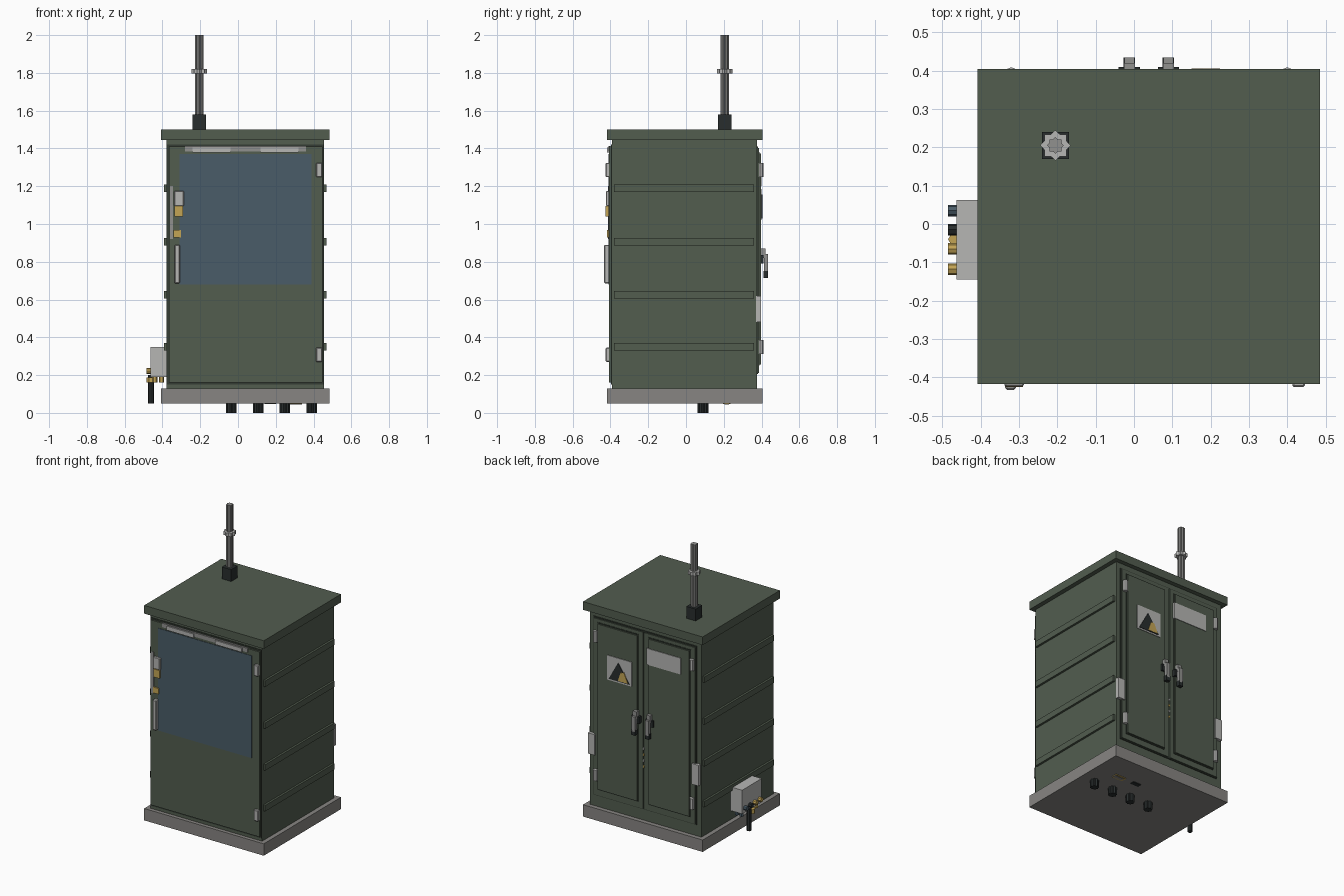
import bpy, bmesh, math
from mathutils import Vector

if "Cube" in bpy.data.objects:
    bpy.data.objects.remove(bpy.data.objects["Cube"])


def lin(c):
    c /= 255
    return c / 12.92 if c <= 0.04045 else ((c + 0.055) / 1.055) ** 2.4


def material(name, r, g, b):
    m = bpy.data.materials.new(name)
    m.diffuse_color = (lin(r), lin(g), lin(b), 1)
    m.use_nodes = True
    m.node_tree.nodes["Principled BSDF"].inputs["Base Color"].default_value = m.diffuse_color
    return m


GREEN = material("cabinet_green", 82, 93, 79)
BLUE = material("panel_blue", 74, 92, 104)
GREY = material("light_grey", 182, 182, 180)
CONCRETE = material("plinth_grey", 135, 133, 130)
STEEL = material("pole_steel", 145, 145, 143)
BLACK = material("rubber_black", 40, 45, 45)
GOLD = material("brass", 196, 165, 85)
DARK = material("seam_green", 52, 60, 51)


def finish(name, bm, mat):
    bmesh.ops.recalc_face_normals(bm, faces=bm.faces)
    me = bpy.data.meshes.new(name)
    bm.to_mesh(me)
    bm.free()
    me.materials.append(mat)
    ob = bpy.data.objects.new(name, me)
    bpy.context.collection.objects.link(ob)
    return ob


def box(name, x, y, z, mat, bevel=0):
    bm = bmesh.new()
    bmesh.ops.create_cube(bm, size=1)
    for v in bm.verts:
        v.co = Vector([(a + b) / 2 + c * (b - a) for (a, b), c in zip((x, y, z), v.co)])
    if bevel:
        bmesh.ops.bevel(bm, geom=bm.edges[:], offset=bevel, segments=1, affect='EDGES')
    return finish(name, bm, mat)


def prism(name, points, axis, lo, hi, mat):
    """Extrude a 2D outline along an axis: 0 = x, 1 = y, 2 = z."""
    bm = bmesh.new()
    rings = []
    for d in (lo, hi):
        ring = []
        for p in points:
            co = list(p)
            co.insert(axis, d)
            ring.append(bm.verts.new(co))
        rings.append(ring)
        bm.faces.new(ring)
    n = len(points)
    for i in range(n):
        j = (i + 1) % n
        bm.faces.new((rings[0][i], rings[0][j], rings[1][j], rings[1][i]))
    return finish(name, bm, mat)


def ring_points(cx, cy, r, n, inner=None):
    """Regular polygon, or a star when an inner radius is given."""
    count = n * 2 if inner else n
    out = []
    for i in range(count):
        rad = inner if inner and i % 2 else r
        a = 2 * math.pi * i / count
        out.append((cx + rad * math.cos(a), cy + rad * math.sin(a)))
    return out


# Cabinet shell
box("plinth", (-.408, .485), (-.418, .405), (.05, .13), CONCRETE)
box("body", (-.378, .455), (-.393, .375), (.13, 1.445), GREEN)
box("roof", (-.408, .485), (-.418, .405), (1.445, 1.5), GREEN)

# Side ribs on both walls
for z in (1.19, .907, .625, .35):
    box("right_rib", (.45, .469), (-.38, .36), (z - .02, z + .02), GREEN)
    box("left_rib", (-.392, -.37), (-.38, .36), (z - .02, z + .02), GREEN)

# Front door with blue panel
box("front_door_gasket", (-.376, .455), (-.397, -.39), (.15, 1.42), DARK)
box("front_door", (-.366, .447), (-.408, -.39), (.162, 1.41), GREEN)
box("front_blue_panel", (-.31, .39), (-.411, -.40), (.68, 1.37), BLUE)

# Light strip over the panel
box("strip_rail", (-.28, .36), (-.411, -.40), (1.385, 1.412), STEEL)
for x in (-.24, .12):
    box("strip_lamp", (x, x + .2), (-.418, -.40), (1.378, 1.405), GREY)

# Front hinges and lock hardware
for z in (.27, 1.248):
    box("front_hinge", (.413, .446), (-.425, -.40), (z, z + .075), GREY, .004)
box("lock_rail", (-.36, -.343), (-.412, -.40), (.92, 1.2), STEEL)
box("lock_body", (-.338, -.287), (-.424, -.40), (1.095, 1.175), GREY, .004)
box("lock_barrel", (-.335, -.29), (-.425, -.40), (1.04, 1.094), GOLD)
box("lock_tab", (-.342, -.302), (-.418, -.40), (.928, .967), GOLD)
box("front_handle", (-.336, -.308), (-.433, -.40), (.685, .89), GREY, .005)

# Back double doors: frame, leaves, raised panels
box("back_frame", (-.345, .425), (.37, .38), (.205, 1.41), DARK)
for x0, x1 in ((-.338, .038), (.05, .418)):
    box("back_leaf", (x0, x1), (.37, .386), (.212, 1.402), GREEN)
    box("back_panel_seam", (x0 + .03, x1 - .03), (.38, .389), (.25, 1.38), DARK)
    box("back_panel", (x0 + .036, x1 - .036), (.38, .397), (.257, 1.373), GREEN)

# Back hinges and edge plates
for x in (-.32, .40):
    for z in (.35, 1.285):
        prism("back_hinge", ring_points(x, .393, .016, 8), 2, z - .037, z + .037, GREY)
for x in (-.345, .43):
    box("back_edge_plate", (x - .026, x + .026), (.37, .396), (.48, .62), GREY)

# Back handles
for x in (-.012, .09):
    box("handle_base", (x - .028, x + .028), (.386, .41), (.79, .835), BLACK)
    box("handle_head", (x - .014, x + .014), (.39, .42), (.82, .87), STEEL)
    box("handle_lever", (x - .013, x + .013), (.412, .435), (.74, .84), STEEL)
    box("handle_tip", (x - .015, x + .015), (.41, .435), (.715, .75), BLACK)

# Seam rivets
for i in range(4):
    z = .49 + i * .04
    box("seam_rivet", (.04, .049), (.38, .389), (z, z + .014), GOLD if i % 2 == 0 else GREY)

# Warning sign and label
box("warning_sign", (.125, .31), (.39, .401), (1.02, 1.185), GREY)
prism("warning_triangle", [(.14, 1.03), (.295, 1.03), (.225, 1.155)], 1, .39, .404, BLACK)
prism("warning_mark", [(.15, 1.035), (.225, 1.035), (.205, 1.095), (.18, 1.1)], 1, .39, .406, GOLD)
box("back_label", (-.24, .015), (.39, .401), (1.2, 1.31), GREY)

# Antenna mast
mx, my = -.205, .205
box("mast_base", (mx - .035, mx + .035), (my - .035, my + .035), (1.5, 1.58), BLACK)
prism("mast_pole", ring_points(mx, my, .022, 8, .017), 2, 1.58, 2.0, STEEL)
prism("mast_collar", ring_points(mx, my, .04, 8, .031), 2, 1.796, 1.82, GREY)

# Cable glands under the plinth
for x in (-.035, .107, .248, .39):
    prism("cable_gland", ring_points(x, .09, .028, 8, .022), 2, 0, .05, BLACK)

# Small plates on the underside
box("floor_brass_plate", (.26, .34), (.195, .235), (.046, .052), GOLD)
box("floor_inner_plate", (.272, .34), (.203, .227), (.044, .05), CONCRETE)
box("floor_black_plate", (.14, .2), (.205, .235), (.046, .052), BLACK)

# Junction box on the left wall with plugs and cable
box("junction_box", (-.463, -.37), (-.145, .063), (.19, .35), GREY)
for y, mat in ((.035, BLUE), (-.015, BLACK), (-.065, GOLD), (-.118, GOLD)):
    prism("plug", ring_points(y, .222, .015, 8), 0, -.485, -.455, mat)
for y, mat in ((-.118, GOLD), (-.065, GOLD), (.035, BLUE)):
    for x in (-.44, -.405):
        prism("lower_fitting", ring_points(x, y, .014, 6), 2, .16, .195, mat)
prism("cable_nut", ring_points(-.46, -.04, .025, 6), 2, .16, .188, GOLD)
prism("cable_tail", ring_points(-.46, -.015, .016, 8), 2, .05, .2, BLACK)
